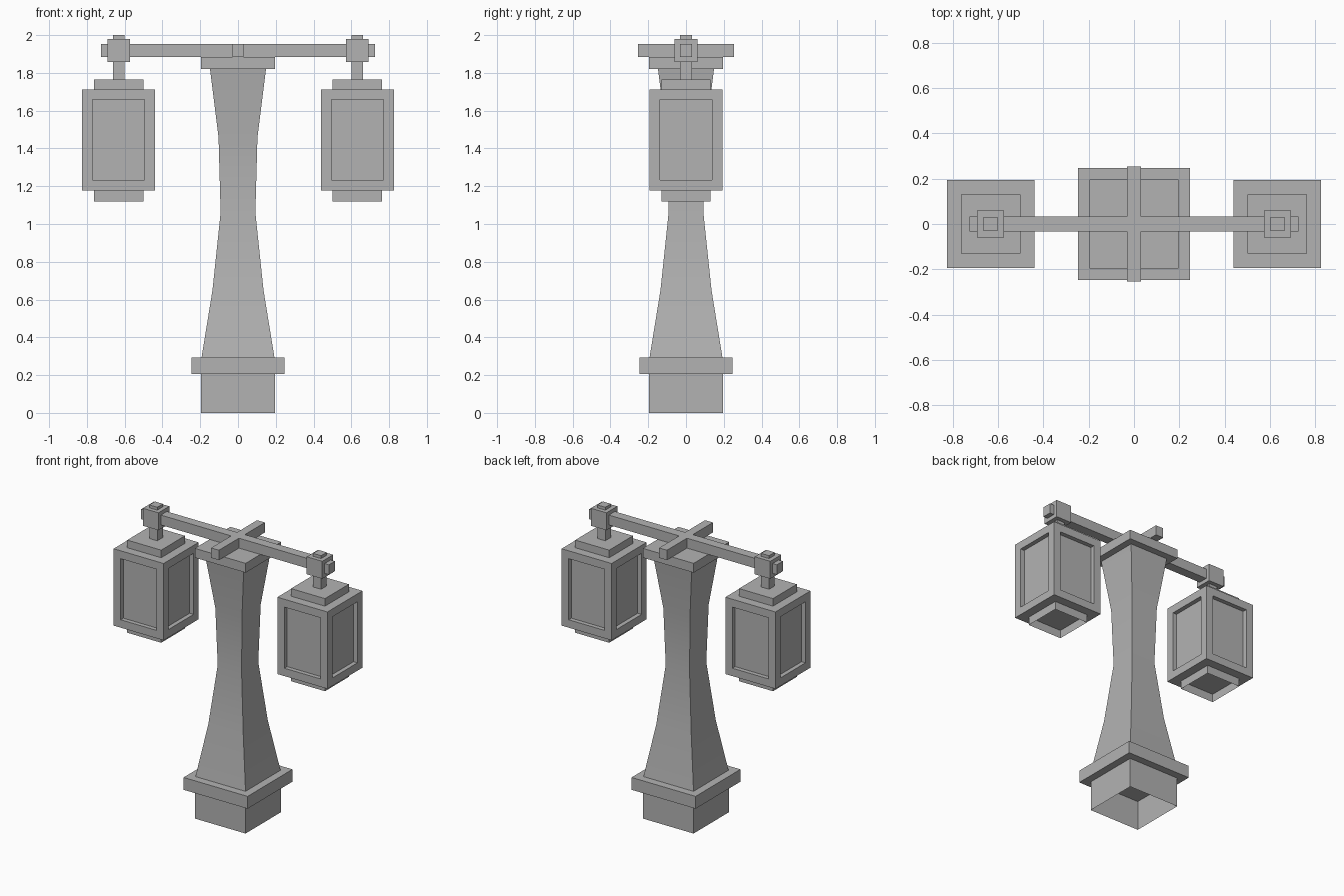
import bpy, bmesh
from math import radians
from mathutils import Vector

if "Cube" in bpy.data.objects:
    bpy.data.objects.remove(bpy.data.objects["Cube"])

# Dark grey metal
metal = bpy.data.materials.new("dark_metal")
metal.diffuse_color = (0.45, 0.45, 0.45, 1)
metal.use_nodes = True
metal.node_tree.nodes["Principled BSDF"].inputs["Base Color"].default_value = metal.diffuse_color


def finish(bm, name):
    bmesh.ops.recalc_face_normals(bm, faces=bm.faces)
    mesh = bpy.data.meshes.new(name)
    bm.to_mesh(mesh)
    bm.free()
    mesh.materials.append(metal)
    obj = bpy.data.objects.new(name, mesh)
    bpy.context.collection.objects.link(obj)
    return obj


def loft(name, profile, x=0.0, open_bottom=False):
    """Square-section column from (half width, z) pairs."""
    bm = bmesh.new()
    rings = [[bm.verts.new((x + sx * h, sy * h, z))
              for sx, sy in ((-1, -1), (1, -1), (1, 1), (-1, 1))]
             for h, z in profile]
    for a, b in zip(rings, rings[1:]):
        for i in range(4):
            j = (i + 1) % 4
            bm.faces.new((a[i], a[j], b[j], b[i]))
    bm.faces.new(rings[-1])
    if not open_bottom:
        bm.faces.new(rings[0][::-1])
    return finish(bm, name)


def lantern_body(name, x, half, z0, z1, border, depth):
    """Box with a recessed panel on each of its four sides."""
    bm = bmesh.new()
    bmesh.ops.create_cube(bm, size=1)
    bmesh.ops.scale(bm, vec=(2 * half, 2 * half, z1 - z0), verts=bm.verts)
    bmesh.ops.translate(bm, vec=(x, 0, (z0 + z1) / 2), verts=bm.verts)
    bm.normal_update()
    sides = [f for f in bm.faces if abs(f.normal.z) < 0.5]
    bmesh.ops.inset_individual(bm, faces=sides, thickness=border,
                               use_even_offset=True)
    for face in sides:
        inward = -face.normal.copy() * depth
        new = bmesh.ops.extrude_discrete_faces(bm, faces=[face])["faces"][0]
        bmesh.ops.translate(bm, vec=inward, verts=new.verts)
    return finish(bm, name)


# Post: hollow plinth, collar, smoothly waisted shaft and cap
loft("plinth", [(0.195, 0), (0.195, 0.207)], open_bottom=True)
loft("collar", [(0.247, 0.207), (0.247, 0.293)])
shaft = loft("shaft", [(0.193, 0.293), (0.135, 0.65), (0.092, 1.06),
                       (0.103, 1.46), (0.148, 1.82)])
bpy.context.view_layer.objects.active = shaft
shaft.select_set(True)
bpy.ops.object.shade_smooth_by_angle(angle=radians(30))
shaft.select_set(False)
loft("cap", [(0.196, 1.82), (0.196, 1.885)])

# Cross arms: plus-shaped outline extruded upward
w, wx, lx, ly = 0.030, 0.033, 0.725, 0.253
outline = [(-lx, -wx), (-w, -wx), (-w, -ly), (w, -ly), (w, -wx), (lx, -wx),
           (lx, wx), (w, wx), (w, ly), (-w, ly), (-w, wx), (-lx, wx)]
bm = bmesh.new()
base = bm.faces.new([bm.verts.new((x, y, 1.885)) for x, y in outline])
top = bmesh.ops.extrude_face_region(bm, geom=[base], use_keep_orig=True)["geom"]
bmesh.ops.translate(bm, vec=Vector((0, 0, 0.069)),
                    verts=[v for v in top if isinstance(v, bmesh.types.BMVert)])
finish(bm, "cross_arms")

# Hanging lanterns, one at each end of the long arm
for side, x in (("left", -0.632), ("right", 0.632)):
    loft(side + "_hanger_block", [(0.06, 1.858), (0.06, 1.98)], x)
    loft(side + "_hanger_rod", [(0.031, 1.766), (0.031, 2.0)], x)
    loft(side + "_lantern_cap", [(0.131, 1.713), (0.131, 1.766)], x)
    lantern_body(side + "_lantern_body", x, 0.193, 1.177, 1.713, 0.055, 0.03)
    loft(side + "_lantern_foot", [(0.131, 1.12), (0.131, 1.177)], x,
         open_bottom=True)
